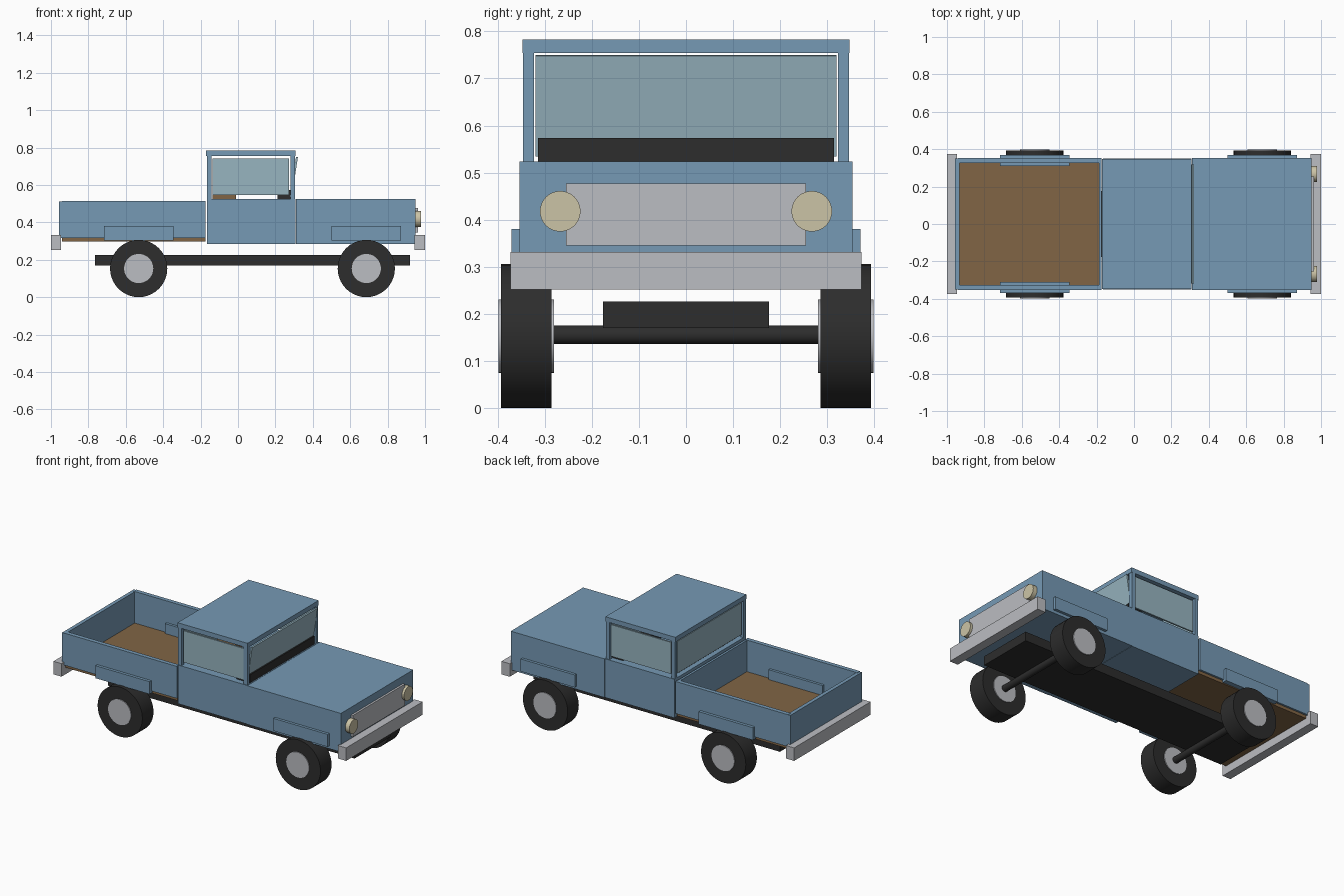
import bpy
import math

cube = bpy.data.objects.get("Cube")
if cube:
    bpy.data.objects.remove(cube, do_unlink=True)


def material(name, r, g, b):
    m = bpy.data.materials.new(name)
    m.use_nodes = True
    m.diffuse_color = (r, g, b, 1)
    m.node_tree.nodes["Principled BSDF"].inputs["Base Color"].default_value = (r, g, b, 1)
    return m


BLUE = material("body blue", 0.18, 0.32, 0.46)
GREY = material("metal grey", 0.50, 0.51, 0.54)
BLACK = material("rubber black", 0.026, 0.026, 0.026)
BROWN = material("wood brown", 0.22, 0.13, 0.06)
GLASS = material("window glass", 0.31, 0.46, 0.53)
CREAM = material("lamp cream", 0.60, 0.55, 0.38)


def box(name, mat, x, y, z, tilt=0):
    """Box from (min, max) ranges, optionally tilted about y."""
    centre = [(a + b) / 2 for a, b in (x, y, z)]
    bpy.ops.mesh.primitive_cube_add(size=1, location=centre)
    ob = bpy.context.object
    ob.name = name
    ob.scale = [b - a for a, b in (x, y, z)]
    ob.rotation_euler.y = tilt
    ob.data.materials.append(mat)
    return ob


def cylinder(name, mat, centre, radius, length, axis):
    """Smooth cylinder along the x or y axis."""
    turn = (0, math.pi / 2, 0) if axis == "x" else (math.pi / 2, 0, 0)
    bpy.ops.mesh.primitive_cylinder_add(vertices=40, radius=radius, depth=length,
                                        location=centre, rotation=turn)
    ob = bpy.context.object
    ob.name = name
    ob.data.materials.append(mat)
    bpy.ops.object.shade_smooth_by_angle(angle=math.radians(35))
    return ob


def both(half):
    return (-half, half)


def side_range(s, inner, outer):
    return tuple(sorted((s * inner, s * outer)))


# Chassis and bumpers
box("chassis", BLACK, (-0.765, 0.92), both(0.176), (0.17, 0.226))
box("front_bumper", GREY, (0.943, 1.0), both(0.373), (0.252, 0.332))
box("rear_bumper", GREY, (-1.0, -0.945), both(0.373), (0.252, 0.332))

# Cab body, hood and roof
box("cab_body", BLUE, (-0.166, 0.308), both(0.35), (0.285, 0.524))
box("hood", BLUE, (0.31, 0.95), both(0.353), (0.285, 0.524))
box("roof", BLUE, (-0.17, 0.308), both(0.347), (0.754, 0.783))

# Cab interior
box("dashboard", BLACK, (0.21, 0.302), both(0.314), (0.52, 0.574))
box("seat", BROWN, (-0.135, -0.01), both(0.29), (0.50, 0.56))

# Front and rear glass
box("windshield", GLASS, (0.294, 0.304), both(0.319), (0.534, 0.75), tilt=0.15)
box("rear_window", GLASS, (-0.16, -0.15), both(0.313), (0.545, 0.742))

# Load bed
box("bed_floor", BROWN, (-0.94, -0.175), both(0.34), (0.297, 0.319))
box("bed_headboard", BLUE, (-0.188, -0.174), both(0.349), (0.316, 0.512))
box("tailgate", BLUE, (-0.957, -0.934), both(0.349), (0.316, 0.512))

# Grille
box("grille", GREY, (0.945, 0.963), both(0.255), (0.345, 0.477))

# Parts repeated on each side
for side, s in (("left", 1), ("right", -1)):
    box(f"bed_wall_{side}", BLUE, (-0.942, -0.175), side_range(s, 0.326, 0.352), (0.316, 0.514))
    box(f"rear_pillar_{side}", BLUE, (-0.166, -0.143), side_range(s, 0.323, 0.346), (0.52, 0.759))
    box(f"front_pillar_{side}", BLUE, (0.28, 0.306), side_range(s, 0.323, 0.346), (0.52, 0.759))
    box(f"side_window_{side}", GLASS, (-0.135, 0.274), side_range(s, 0.33, 0.34), (0.545, 0.74))
    cylinder(f"headlight_{side}", CREAM, (0.962, s * 0.267, 0.418), 0.043, 0.032, "x")

# Axles, wheels and fenders
for place, x in (("rear", -0.531), ("front", 0.686)):
    cylinder(f"{place}_axle", BLACK, (x, 0, 0.156), 0.02, 0.6, "y")
    for side, s in (("left", 1), ("right", -1)):
        cylinder(f"{place}_tyre_{side}", BLACK, (x, s * 0.339, 0.153), 0.153, 0.108, "y")
        cylinder(f"{place}_hub_{side}", GREY, (x, s * 0.339, 0.153), 0.078, 0.118, "y")
        box(f"{place}_fender_{side}", BLUE, (x - 0.185, x + 0.185),
            side_range(s, 0.31, 0.37), (0.303, 0.38))
